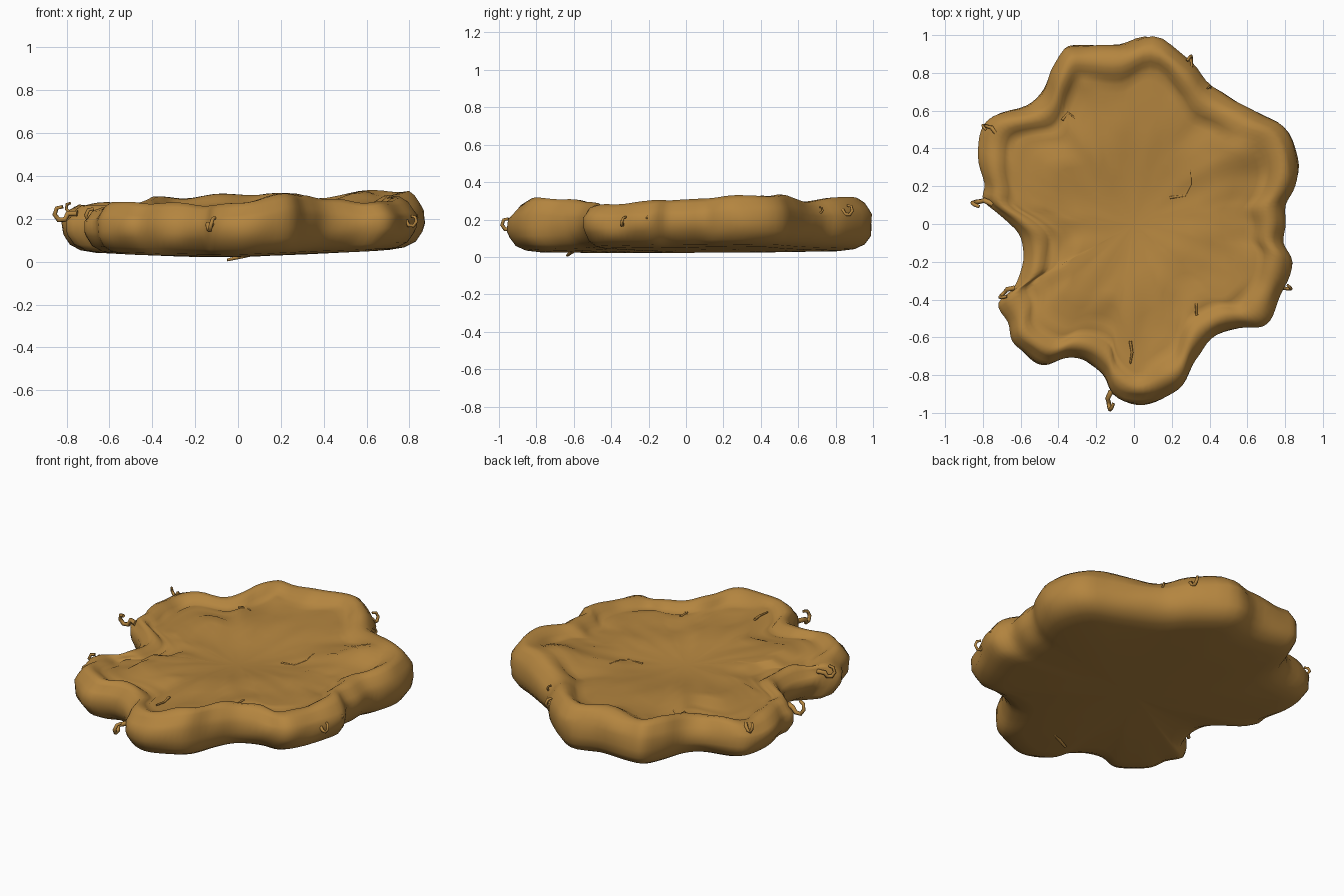
import bpy, bmesh, math
from mathutils import Vector, noise
from mathutils.geometry import interpolate_bezier

if "Cube" in bpy.data.objects:
    bpy.data.objects.remove(bpy.data.objects["Cube"])

mat = bpy.data.materials.new("golden brown")
mat.diffuse_color = (0.456, 0.235, 0.05, 1)
mat.use_nodes = True
mat.node_tree.nodes["Principled BSDF"].inputs["Base Color"].default_value = mat.diffuse_color

# Lobed outline seen from above, counter-clockwise
OUTLINE = [(.80, 0), (.80, .1), (.85, .2), (.87, .35), (.80, .52), (.65, .60), (.42, .73),
           (.30, .86), (.10, 1.0), (-.08, .955), (-.28, .96), (-.37, .94), (-.43, .83),
           (-.48, .71), (-.57, .63), (-.75, .58), (-.81, .5), (-.825, .36), (-.80, .22),
           (-.80, .12), (-.68, .02), (-.60, -.08), (-.59, -.2), (-.63, -.33), (-.72, -.42),
           (-.67, -.52), (-.65, -.62), (-.58, -.69), (-.48, -.745), (-.36, -.71), (-.25, -.73),
           (-.16, -.80), (-.11, -.90), (.02, -.955), (.15, -.925), (.26, -.86), (.33, -.72),
           (.41, -.61), (.55, -.55), (.68, -.54), (.75, -.46), (.80, -.34), (.835, -.2), (.79, -.1)]
# Rim height by angle in degrees
RIM = [(0, .305), (30, .335), (60, .30), (85, .32), (110, .305), (135, .27), (160, .265),
       (180, .265), (200, .25), (215, .26), (235, .28), (255, .26), (270, .28), (285, .315),
       (310, .29), (335, .285), (360, .305)]
# Swollen spots inside the rim: x, y, height, strength, spread
SWELLS = [(.58, .41, .34, .85, .022), (.12, -.80, .28, .4, .012),
          (-.05, .80, .275, .6, .02), (-.50, -.56, .25, .5, .012)]


def smooth_loop(points, steps):
    """Closed Catmull-Rom curve through the points."""
    pts = [Vector((x, y, 0)) for x, y in points]
    n, out = len(pts), []
    for i in range(n):
        a, b, c, d = (pts[(i + k) % n] for k in (-1, 0, 1, 2))
        out += interpolate_bezier(b, b + (c - a) / 6, c - (d - b) / 6, c, steps + 1)[:-1]
    return out


def rim_height(p):
    a = math.degrees(math.atan2(p.y, p.x)) % 360
    for (a0, h0), (a1, h1) in zip(RIM, RIM[1:]):
        if a <= a1:
            t = (a - a0) / (a1 - a0)
            t = t * t * (3 - 2 * t)
            return h0 + (h1 - h0) * t


def base_height(q):
    return .03 + .035 * max(0, q.x) + .025 * max(0, -q.x - .2) - .008 * max(0, -q.y)


def wob(p, freq, seed):
    return noise.noise(Vector((p.x * freq, p.y * freq, p.z * freq + seed)))


def floor_height(q):
    """Shallow dish with soft dents around it."""
    t = min(1, math.hypot(q.x, q.y - .08) / .48)
    t = t * t * (3 - 2 * t)
    return .217 + .038 * t + (.006 + .016 * t) * wob(q, 4, 5) + .012 * t * wob(q, 9, 9)


# Crust body: rings lofted from the underside, over the rim, into the floor
loop = smooth_loop(OUTLINE, 4)
count = len(loop)
# (inward distance, or share of the floor radius; kind; height offset)
PROFILE = [(.50, 'base', -.005), (.18, 'base', 0), (.10, 'base', .010), (.045, 'base', .035),
           (.012, 'base', .08), (0, 'mid', .45), (.0, 'mid', .68), (.018, 'rim', -.055),
           (.045, 'rim', -.02), (.08, 'rim', 0), (.115, 'rim', -.004), (.145, 'rim', -.022),
           (.17, 'rim', -.038), (.98, 'floor', 0), (.92, 'floor', 0), (.84, 'floor', 0),
           (.74, 'floor', 0), (.62, 'floor', 0), (.48, 'floor', 0), (.32, 'floor', 0),
           (.16, 'floor', 0)]
bm = bmesh.new()
rings = []
for d, kind, dz in PROFILE:
    ring = []
    for p in loop:
        r = p.length
        vary = 1 + .30 * wob(p, 3.5, 2)
        if kind == 'floor':
            q = p * ((r - .18 * vary) * d / r)
        else:
            dd = d * vary if kind == 'rim' and d > .05 else d
            q = p * ((r - min(dd, r * .85)) / r)
        h, b = rim_height(p), base_height(q)
        if kind == 'base':
            z = b + dz
        elif kind == 'mid':
            z = b + (h - b) * dz
        elif kind == 'rim':
            z = h + dz + .02 * wob(q, 6, 1)
        else:
            z = floor_height(q)
            if d > .8:
                z = min(z, h - .032)
        if kind == 'floor' or (kind == 'rim' and d > .08):
            for sx, sy, sz, strength, spread in SWELLS:
                g = math.exp(-((q.x - sx) ** 2 + (q.y - sy) ** 2) / spread)
                z += max(0, sz - z) * strength * g
        if kind in ('mid', 'rim') and d < .06:
            push = .022 * wob(Vector((p.x, p.y, z)), 6, 3) - .004
            q = q * (1 + min(push, .004))
        ring.append(bm.verts.new((q.x, q.y, z)))
    rings.append(ring)
for lo, hi in zip(rings, rings[1:]):
    for i in range(count):
        j = (i + 1) % count
        bm.faces.new((lo[i], lo[j], hi[j], hi[i]))
bottom = bm.verts.new((0, 0, .022))
top = bm.verts.new((0, 0, floor_height(Vector((0, 0, 0)))))
for i in range(count):
    j = (i + 1) % count
    bm.faces.new((bottom, rings[0][j], rings[0][i]))
    bm.faces.new((top, rings[-1][i], rings[-1][j]))
bmesh.ops.recalc_face_normals(bm, faces=bm.faces[:])
for f in bm.faces:
    f.smooth = True
mesh = bpy.data.meshes.new("crust_body")
bm.to_mesh(mesh)
bm.free()
mesh.materials.append(mat)
body = bpy.data.objects.new("crust_body", mesh)
bpy.context.collection.objects.link(body)


def strand(name, points, width):
    """Thin tapered strand along a path, as a mesh."""
    cu = bpy.data.curves.new(name, 'CURVE')
    cu.dimensions = '3D'
    cu.bevel_depth = width
    cu.bevel_resolution = 1
    cu.use_fill_caps = True
    sp = cu.splines.new('POLY')
    sp.points.add(len(points) - 1)
    for i, (pt, co) in enumerate(zip(sp.points, points)):
        pt.co = (*co, 1)
        pt.radius = 1 - .4 * i / (len(points) - 1)
    tmp = bpy.data.objects.new(name + "_path", cu)
    bpy.context.collection.objects.link(tmp)
    dg = bpy.context.evaluated_depsgraph_get()
    me = bpy.data.meshes.new_from_object(tmp.evaluated_get(dg))
    bpy.data.objects.remove(tmp)
    me.materials.clear()
    me.materials.append(mat)
    for f in me.polygons:
        f.use_smooth = True
    ob = bpy.data.objects.new(name, me)
    bpy.context.collection.objects.link(ob)


# Small curled crumbs around the edge: centre and size
CURLS = [(-.825, .115, .225, .030), (-.69, -.37, .22, .026), (-.13, -.955, .175, .028),
         (.30, .865, .25, .024), (.81, -.34, .19, .022), (-.78, .515, .25, .022),
         (.40, .715, .25, .015), (.825, -.21, .21, .012)]
for k, (x, y, z, s) in enumerate(CURLS):
    out = Vector((x, y, 0)).normalized()
    side = Vector((-out.y, out.x, 0))
    c = Vector((x, y, z))
    pts = [c - out * s * 2.6]
    for i in range(6):
        a = math.pi + i * math.pi * .32
        pts.append(c + out * math.cos(a) * s + Vector((0, 0, math.sin(a) * s * 1.1))
                   + side * s * .25 * (i - 2))
    strand(f"edge_curl_{k + 1}", pts, s * .5)

# Crumb hanging under the base
strand("base_crumb", [(.06, -.60, .035), (.0, -.62, .02), (-.05, -.635, .008)], .012)

# Fine ridges lying on the floor
RIDGES = [((.19, .14), (.27, .15), (.30, .21), (.30, .29)), ((-.02, -.62), (-.01, -.68), (-.02, -.74)),
          ((.33, -.42), (.33, -.48), (.38, -.50)), ((-.38, .55), (-.35, .59), (-.31, .56))]
for k, path in enumerate(RIDGES):
    strand(f"floor_ridge_{k + 1}",
           [(x, y, floor_height(Vector((x, y, 0))) - .002) for x, y in path], .008)
